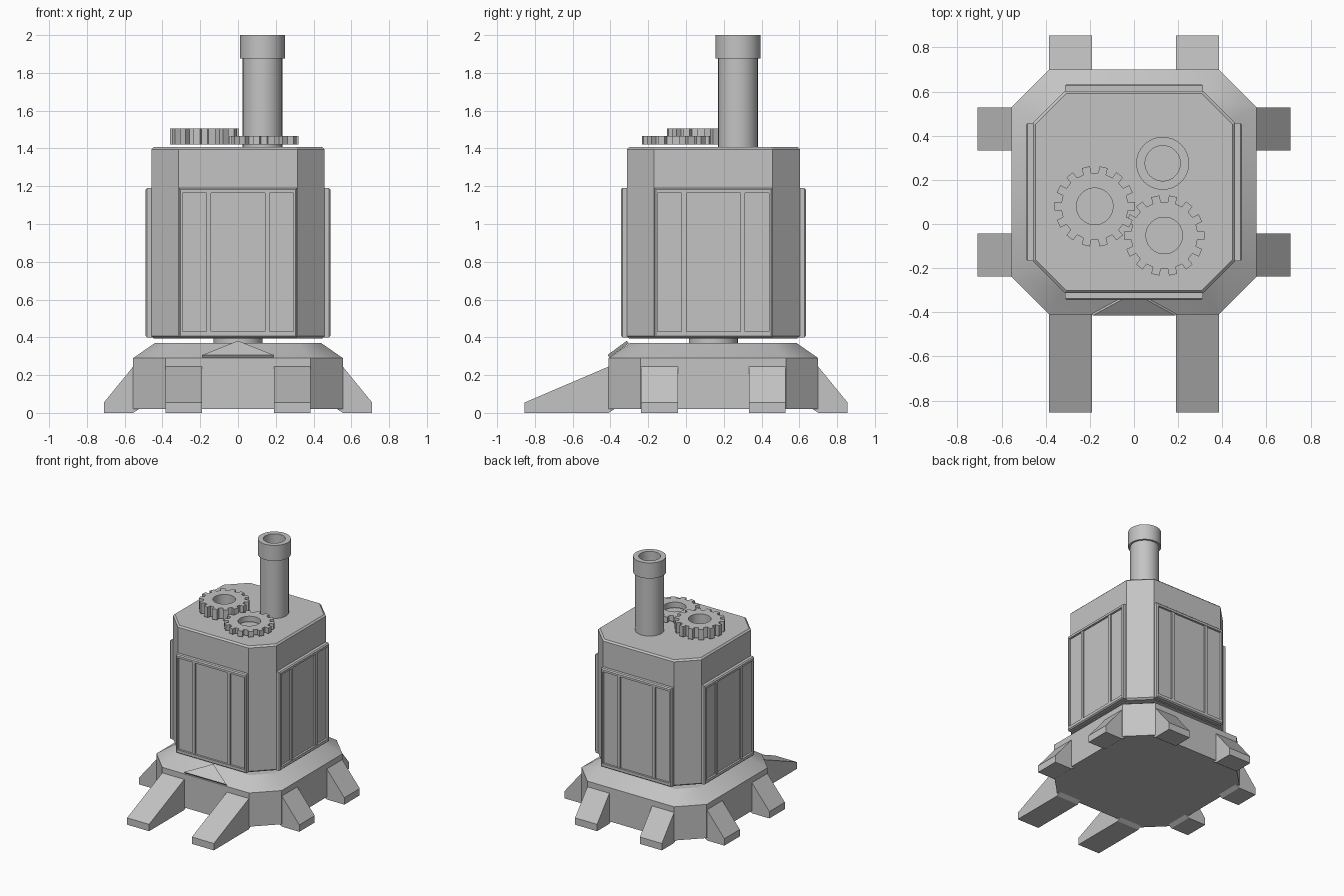
import bpy, bmesh, math
from mathutils import Matrix, Vector

if "Cube" in bpy.data.objects:
    bpy.data.objects.remove(bpy.data.objects["Cube"])

CY = 0.145  # y centre of the tower
grey = bpy.data.materials.new("plain_grey")
grey.diffuse_color = (0.55, 0.55, 0.55, 1)
grey.use_nodes = True
grey.node_tree.nodes["Principled BSDF"].inputs["Base Color"].default_value = grey.diffuse_color


def finish(bm, name, bevel=0, smooth=30):
    bmesh.ops.recalc_face_normals(bm, faces=bm.faces)
    me = bpy.data.meshes.new(name)
    bm.to_mesh(me)
    bm.free()
    ob = bpy.data.objects.new(name, me)
    bpy.context.collection.objects.link(ob)
    me.materials.append(grey)
    if bevel:
        m = ob.modifiers.new("edge_bevel", 'BEVEL')
        m.width, m.segments = bevel, 1
        m.limit_method, m.angle_limit = 'ANGLE', math.radians(60)
    if smooth:
        bpy.ops.object.select_all(action='DESELECT')
        bpy.context.view_layer.objects.active = ob
        ob.select_set(True)
        bpy.ops.object.shade_smooth_by_angle(angle=math.radians(smooth))
    return ob


def loft(bm, rings, caps=True, closed=False):
    vs = [[bm.verts.new(p) for p in r] for r in rings]
    pairs = list(zip(vs, vs[1:])) + ([(vs[-1], vs[0])] if closed else [])
    n = len(vs[0])
    for a, b in pairs:
        for i in range(n):
            j = (i + 1) % n
            bm.faces.new((a[i], a[j], b[j], b[i]))
    if caps and not closed:
        bm.faces.new(vs[0][::-1])
        bm.faces.new(vs[-1])


def octagon(h, c, z):
    k = h - c
    return [(x, y + CY, z) for x, y in ((k, -h), (h, -k), (h, k), (k, h),
                                        (-k, h), (-h, k), (-h, -k), (-k, -h))]


def circle(x, y, r, z, n=32):
    return [(x + r * math.cos(i * math.tau / n), y + r * math.sin(i * math.tau / n), z)
            for i in range(n)]


def box(bm, x0, x1, y0, y1, z0, z1):
    m = Matrix.Translation(((x0 + x1) / 2, (y0 + y1) / 2, (z0 + z1) / 2)) \
        @ Matrix.Diagonal((x1 - x0, y1 - y0, z1 - z0, 1))
    bmesh.ops.create_cube(bm, size=1, matrix=m)


# Octagonal foundation with sloped shoulder
bm = bmesh.new()
loft(bm, [octagon(.555, .17, .02), octagon(.555, .17, .29), octagon(.44, .125, .37)])
finish(bm, "foundation")

# Round neck between foundation and tower
bm = bmesh.new()
loft(bm, [circle(0, CY, .13, .36), circle(0, CY, .13, .41)])
finish(bm, "neck")

# Tower body with thin bevelled rims
bm = bmesh.new()
loft(bm, [octagon(.446, .139, .395), octagon(.458, .144, .407),
          octagon(.458, .144, 1.395), octagon(.446, .139, 1.407)])
finish(bm, "tower_body", smooth=0)

# Framed wall panels with two vertical ribs, one on each side
for k, side in enumerate(("front", "right", "back", "left")):
    rot = Matrix.Translation((0, CY, 0)) @ Matrix.Rotation(k * math.pi / 2, 4, 'Z')
    bm = bmesh.new()
    w, wi, z0, z1, t = .313, .295, .4, 1.19, .018

    def ring(a, lo, hi, y):
        return [(-a, y, lo), (a, y, lo), (a, y, hi), (-a, y, hi)]
    loft(bm, [ring(w, z0, z1, -.45), ring(w, z0, z1, -.482),
              ring(w - .008, z0 + .008, z1 - .008, -.49),
              ring(wi, z0 + .03, z1 - .025, -.49),
              ring(wi, z0 + .03, z1 - .025, -.474)])
    for s in (-1, 1):
        box(bm, s * .155 - .0125, s * .155 + .0125, -.486, -.473, z0 + .03, z1 - .025)
    bm.transform(rot)
    finish(bm, side + "_panel", smooth=0)


# Wedge feet around the foundation
def foot(name, base, direction, length):
    d = Vector(direction)
    s = Vector((-d.y, d.x, 0))
    b = Vector(base)
    prof = [(-.03, .02), (0, 0), (length, 0), (length, .055), (0, .245), (-.03, .245)]
    bm = bmesh.new()
    loft(bm, [[b + d * u + s * e + Vector((0, 0, z)) for u, z in prof]
              for e in (-.0975, .0975)])
    finish(bm, name, smooth=0)


for s, n in ((-1, "left"), (1, "right")):
    foot(n + "_front_foot", (s * .287, -.41, 0), (0, -1, 0), .445)
    foot(n + "_back_foot", (s * .287, .70, 0), (0, 1, 0), .155)
    for q, m in ((-1, "near"), (1, "far")):
        foot(f"{n}_{m}_side_foot", (s * .555, CY + q * .285, 0), (s, 0, 0), .155)

# Triangular plate on the front shoulder
bm = bmesh.new()
tri = [Vector((-.187, -.405, .293)), Vector((.187, -.405, .293)), Vector((0, -.303, .368))]
off = Vector((0, -.010, .014))
loft(bm, [tri, [p + off for p in tri]])
finish(bm, "front_triangle_plate", smooth=0)

# Hollow chimney with collar
bm = bmesh.new()
loft(bm, [circle(.13, .275, r, z) for r, z in
          ((.105, 1.4), (.105, 1.875), (.12, 1.875), (.12, 2), (.08, 2), (.08, 1.41))])
finish(bm, "chimney")


# Toothed wheels lying on the roof
def gear(name, x, y, z0, z1, teeth=14, ro=.183, ri=.152, rh=.083):
    out, inn = [], []
    for i in range(teeth):
        for f, r in ((-.27, ri), (-.23, ro), (.23, ro), (.27, ri)):
            a = (i + f) * math.tau / teeth
            out.append((x + r * math.cos(a), y + r * math.sin(a)))
            inn.append((x + rh * math.cos(a), y + rh * math.sin(a)))
    bm = bmesh.new()
    loft(bm, [[(*p, z) for p in loop] for loop, z in
              ((out, z0), (out, z1), (inn, z1), (inn, z0))], closed=True)
    finish(bm, name)


gear("large_gear", -.178, .08, 1.42, 1.505)
gear("small_gear", .137, -.052, 1.42, 1.465)
